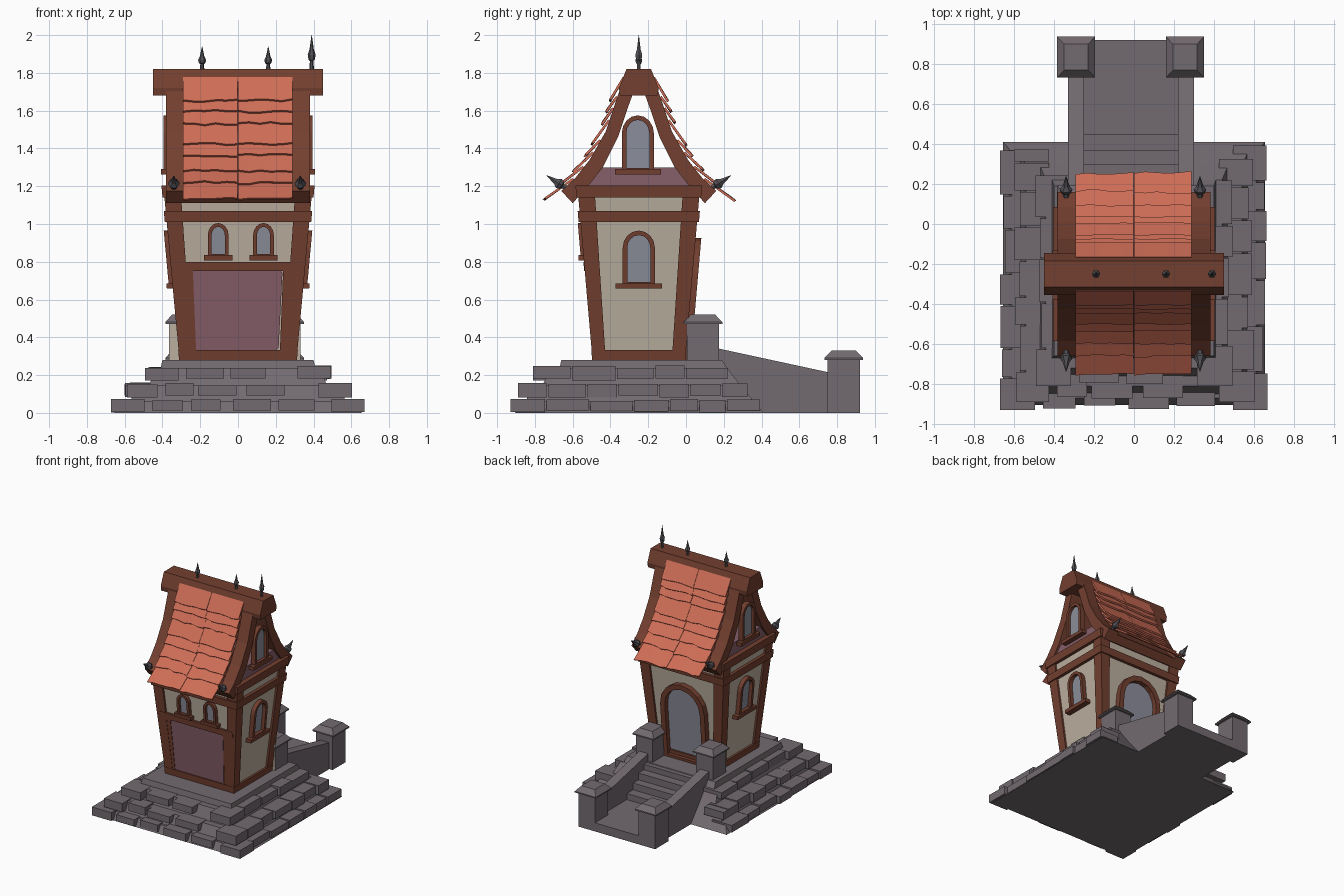
import bpy, bmesh, math, random
from mathutils import Vector

if "Cube" in bpy.data.objects:
    bpy.data.objects.remove(bpy.data.objects["Cube"])
random.seed(4)
CY = -0.25  # house centre in y


def mat(name, c):
    m = bpy.data.materials.new(name)
    m.diffuse_color = (*c, 1)
    m.use_nodes = True
    m.node_tree.nodes["Principled BSDF"].inputs["Base Color"].default_value = m.diffuse_color
    return m


WOOD = mat("brown wood", (0.17, 0.05, 0.029))
TILE = mat("orange tile", (0.62, 0.155, 0.095))
MAUVE = mat("mauve panel", (0.24, 0.113, 0.144))
CREAM = mat("cream plaster", (0.50, 0.43, 0.35))
STONE = mat("grey stone", (0.17, 0.145, 0.16))
GLASS = mat("blue grey glass", (0.26, 0.27, 0.325))
IRON = mat("dark iron", (0.085, 0.08, 0.09))


def loft(name, rings, m, cyclic=False):
    """Skin equal-length point loops; cap the ends, or close the ring."""
    bm = bmesh.new()
    vs = [[bm.verts.new(p) for p in r] for r in rings]
    n = len(vs[0])
    pairs = list(zip(vs, vs[1:])) + ([(vs[-1], vs[0])] if cyclic else [])
    for a, b in pairs:
        for i in range(n):
            j = (i + 1) % n
            bm.faces.new((a[i], a[j], b[j], b[i]))
    if not cyclic:
        bm.faces.new(vs[0][::-1])
        bm.faces.new(vs[-1])
    bmesh.ops.recalc_face_normals(bm, faces=bm.faces)
    me = bpy.data.meshes.new(name)
    bm.to_mesh(me)
    bm.free()
    me.materials.append(m)
    ob = bpy.data.objects.new(name, me)
    bpy.context.collection.objects.link(ob)
    return ob


def rect(x0, x1, y0, y1, z):
    return [(x0, y0, z), (x1, y0, z), (x1, y1, z), (x0, y1, z)]


def box(name, x0, x1, y0, y1, z0, z1, m):
    return loft(name, [rect(x0, x1, y0, y1, z0), rect(x0, x1, y0, y1, z1)], m)


# ---- stone mound: sloped tiers with loose blocks around three sides
TIERS = [(0, 0.06, 0.655, 0.61, -0.905, -0.87, 0.41, 0.36),
         (0.06, 0.145, 0.57, 0.54, -0.85, -0.81, 0.36, 0.29),
         (0.145, 0.235, 0.47, 0.44, -0.76, -0.72, 0.29, 0.22),
         (0.235, 0.28, 0.41, 0.40, -0.67, -0.66, 0.22, 0.19)]
for z0, z1, xa, xb, fa, fb, ba, bb in TIERS:
    loft("mound_tier", [rect(-xa, xa, fa, ba, z0), rect(-xb, xb, fb, bb, z1)], STONE)


def block(x0, x1, y0, y1, z0, z1):
    if x1 > x0 and y1 > y0:
        box("stone_block", x0, x1, y0, y1, z0, z1, STONE)


for z0, z1, hx, front, back in [(0, 0.075, 0.675, -0.93, 0.40),
                                (0.08, 0.16, 0.605, -0.89, 0.38),
                                (0.17, 0.25, 0.495, -0.81, 0.25)]:
    for s in (-1, 1):
        y = front
        while y < back - 0.06:
            w = min(random.uniform(0.14, 0.24), back - y)
            o = hx - random.uniform(0, 0.035)
            xs = sorted((s * (hx - 0.18), s * o))
            block(xs[0], xs[1], y, y + w - 0.008, z0 + random.uniform(0, 0.012), z1 - random.uniform(0, 0.015))
            y += w
    x = -hx + 0.22
    while x < hx - 0.3:
        w = random.uniform(0.13, 0.21)
        block(x, x + w, front + random.uniform(0, 0.03), front + 0.16, z0 + 0.012, z1 - random.uniform(0, 0.015))
        x += w + random.uniform(0.02, 0.1)

# ---- stairway at the back: landing, steps, sloped side walls, capped pillars
box("landing", -0.32, 0.29, 0.3, 0.92, 0, 0.07, STONE)
for y1, z1 in ((0.45, 0.12), (0.37, 0.175), (0.30, 0.23), (0.23, 0.275)):
    box("step", -0.26, 0.23, 0.0, y1, 0, z1, STONE)
for x0, x1, xc in ((-0.33, -0.25, -0.29), (0.22, 0.30, 0.255)):
    loft("stair_wall", [[(x0, y, 0), (x1, y, 0), (x1, y, z), (x0, y, z)]
                        for y, z in ((0.12, 0.352), (0.8, 0.205))], STONE)
    for yc, zt in ((0.09, 0.47), (0.835, 0.28)):
        p = box("stair_pillar", xc - 0.075, xc + 0.075, yc - 0.085, yc + 0.085, 0, zt, STONE)
        if yc < 0.5:  # house-facing side is plastered
            p.data.materials.append(CREAM)
            for f in p.data.polygons:
                if f.normal.y < -0.9:
                    f.material_index = 1
        loft("pillar_cap", [rect(xc - h, xc + h, yc - h * 1.08, yc + h * 1.08, z)
                            for h, z in ((0.095, zt), (0.095, zt + 0.01), (0.06, zt + 0.05))], STONE)


# ---- house body, widening upward
def half(z):
    t = (z - 0.28) / 0.92
    return 0.31 + 0.085 * t, 0.245 + 0.08 * t


def ring(z, out=0.0):
    hx, hy = half(z)
    return rect(-hx - out, hx + out, CY - hy - out, CY + hy + out, z)


loft("plaster_walls", [ring(0.28, -0.015), ring(1.2, -0.015)], CREAM)
for z0, z1, o in ((0.28, 0.332, 0.002), (1.01, 1.07, 0.01), (1.14, 1.205, 0.01)):
    loft("wall_beam", [ring(z0, o), ring(z1, o)], WOOD)
for sx in (-1, 1):
    for sy in (-1, 1):
        rs = []
        for z, w in ((0.28, 0.07), (1.2, 0.09)):
            hx, hy = half(z)
            rs.append(rect(sx * (hx - w), sx * hx, CY + sy * (hy - w), CY + sy * hy, z))
        loft("corner_post", rs, WOOD)


# Wall mappers: (u along the wall, z, distance out) -> point
def wall_y(s):
    return lambda u, z, o: (u, CY + s * (half(z)[1] - 0.015 + o), z)


def wall_x(s):
    return lambda u, z, o: (s * (half(z)[0] - 0.015 + o), CY + u, z)


def gable_x(s):
    return lambda u, z, o: (s * (0.365 + o), CY + u, z)


def plate(name, pts, f, o0, o1, m):
    return loft(name, [[f(u, z, o) for u, z in pts] for o in (o0, o1)], m)


def bar(name, u0, u1, z0, z1, f, o, m):
    return plate(name, [(u0, z0), (u1, z0), (u1, z1), (u0, z1)], f, -0.01, o, m)


def arch(c, w, z0, zs, zt):
    return [(c - w, z0), (c + w, z0)] + [
        (c + w * math.cos(a), zs + (zt - zs) * math.sin(a))
        for a in (math.pi * i / 8 for i in range(9))]


def opening(name, f, c, w, z0, zs, zt, t, out, sill=0.0):
    """Arched frame around a thin glass plate, with an optional sill."""
    a, b = arch(c, w, z0, zs, zt), arch(c, w - t, z0 + t * 0.5, zs, zt - t)
    loft(name + "_frame", [[f(u, z, o) for u, z in p]
                           for p, o in ((a, -0.01), (a, out), (b, out), (b, -0.01))], WOOD, True)
    plate(name + "_glass", b, f, -0.002, 0.006, GLASS)
    if sill:
        bar(name + "_sill", c - sill, c + sill, z0 - 0.022, z0 + 0.006, f, out + 0.012, WOOD)


F, B = wall_y(-1), wall_y(1)
plate("front_panel", [(-0.235, 0.345), (-0.22, 0.33), (0.2, 0.33), (0.215, 0.345),
                      (0.235, 0.74), (0.225, 0.755), (-0.235, 0.755), (-0.245, 0.74)], F, -0.01, 0.008, MAUVE)
for s in (-1, 1):  # wood beside the panel
    plate("panel_jamb", [(s * 0.31, 0.28), (s * 0.22, 0.28), (s * 0.24, 0.78), (s * 0.34, 0.78)], F, -0.01, 0.012, WOOD)
bar("front_rail", -0.33, 0.33, 0.75, 0.80, F, 0.018, WOOD)
for c in (-0.105, 0.135):
    opening("front_window", F, c, 0.055, 0.83, 0.94, 1.005, 0.02, 0.03, 0.075)
opening("door", B, -0.01, 0.2, 0.28, 0.72, 0.925, 0.042, 0.045)
for s in (-1, 1):
    opening("side_window", wall_x(s), 0, 0.085, 0.68, 0.875, 0.965, 0.024, 0.035, 0.122)
    opening("gable_window", gable_x(s), -0.005, 0.085, 1.285, 1.48, 1.575, 0.024, 0.03, 0.122)

# ---- roof: gable core, curved barge boards and deck
OUT = [(0.09, 1.74), (0.125, 1.64), (0.175, 1.49), (0.26, 1.34), (0.335, 1.245), (0.41, 1.175)]
INN = [(0.02, 1.72), (0.06, 1.61), (0.11, 1.46), (0.19, 1.30), (0.265, 1.205), (0.35, 1.11)]
loft("gable_core", [[(x, CY + s * (y + 0.01), z) for s, L in ((-1, INN[:4]), (1, INN[3::-1])) for y, z in L] +
                    [(x, CY + 0.315, 1.19), (x, CY - 0.315, 1.19)] for x in (-0.365, 0.365)], MAUVE)


def strip(name, x0, x1, s, drop):
    loft(name, [[(x0, CY + s * (a - drop), b - drop), (x1, CY + s * (a - drop), b - drop),
                 (x1, CY + s * c, d), (x0, CY + s * c, d)] for (a, b), (c, d) in zip(OUT, INN)], WOOD)


def on_curve(z):
    for (y0, z0), (y1, z1) in zip(OUT, OUT[1:]):
        if z >= z1 or (y1, z1) == OUT[-1]:
            return y0 + (y1 - y0) * (z0 - z) / (z0 - z1)


for s in (-1, 1):
    strip("barge_board", 0.285, 0.382, s, 0)
    strip("barge_board", -0.285, -0.382, s, 0)
    strip("roof_deck", -0.29, 0.29, s, 0.015)
    # tile rows: uneven lower edges, each tilted over the row below
    zs = [1.74, 1.64, 1.58, 1.515, 1.41, 1.345, 1.27, 1.205, 1.11]
    for zu, zl in zip(zs, zs[1:]):
        zu += 0.03
        for x0, x1 in ((-0.292, -0.002), (0.0, 0.288)):
            rs, dz = [], random.uniform(-0.008, 0.008)
            for i in range(6):
                x = x0 + (x1 - x0) * i / 5
                z = zl + dz + random.uniform(-0.006, 0.006)
                yl, yu = on_curve(z) + 0.022, on_curve(zu) - 0.004
                rs.append([(x, CY + s * yu, zu), (x, CY + s * yl, z + 0.01),
                           (x, CY + s * (yl + 0.01), z + 0.018), (x, CY + s * (yu + 0.01), zu + 0.008)])
            loft("roof_tiles", rs, TILE)
# ridge beam
loft("ridge_beam", [[(x, CY + y, z) for y, z in ((-0.065, 1.82), (0.065, 1.82), (0.105, 1.72), (0.1, 1.68),
                                                (-0.1, 1.68), (-0.105, 1.72))] for x in (-0.45, 0.45)], WOOD)


# ---- iron finials on the ridge and the eave corners
def finial(base, d, length, r):
    d = Vector(d).normalized()
    q = Vector((0, 0, 1)).rotation_difference(d)
    prof = ((0, 0.6), (0.28, 0.45), (0.32, 0.8), (0.45, 1.0), (0.6, 0.55), (1, 0.05))
    loft("finial", [[Vector(base) + q @ Vector((r * k * math.cos(i * math.pi / 3),
                                               r * k * math.sin(i * math.pi / 3), t * length))
                     for i in range(6)] for t, k in prof], IRON)


for x, h in ((-0.19, 0.13), (0.16, 0.13), (0.39, 0.19)):
    finial((x, CY, 1.81), (0, 0, 1), h, 0.021)
for x in (-0.34, 0.33):
    for s in (-1, 1):
        finial((x, CY + s * 0.37, 1.18), (0, s, 0.65), 0.14, 0.032)
